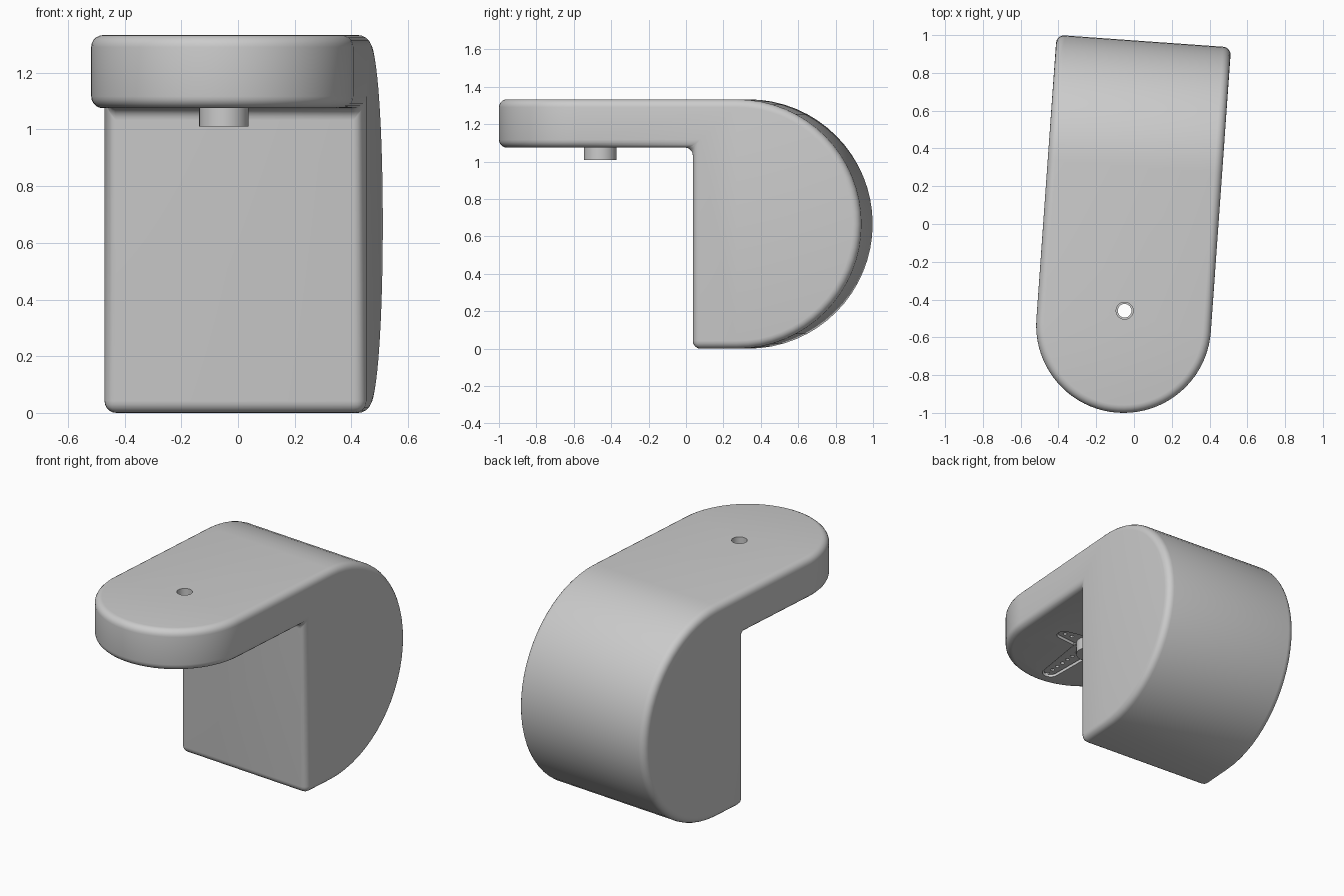
import bpy, bmesh
from math import pi, sin, cos, radians
from mathutils import Matrix

cube = bpy.data.objects.get("Cube")
if cube:
    bpy.data.objects.remove(cube, do_unlink=True)

grey = bpy.data.materials.new("plain grey")
grey.use_nodes = True
grey.diffuse_color = (0.6, 0.6, 0.6, 1)
grey.node_tree.nodes["Principled BSDF"].inputs["Base Color"].default_value = grey.diffuse_color

HALF = 0.463         # half width, also the nose radius
LOW, HIGH = 1.075, 1.333   # arm underside and top
R = HIGH / 2         # radius of the rounded back
HUB_Y = 0.078
# The part is turned slightly about z; its own origin is the nose centre
PLACE = Matrix.Translation((-0.055, -0.537, 0)) @ Matrix.Rotation(radians(-4.07), 4, 'Z')


def arc(cx, cy, r, a0, a1, n):
    steps = [radians(a0 + (a1 - a0) * i / n) for i in range(n + 1)]
    return [(cx + r * cos(a), cy + r * sin(a)) for a in steps]


def prism(name, points, lo, hi, sideways=False):
    """Extrude an XY outline along z, or a YZ outline along x."""
    bm = bmesh.new()
    spot = (lambda p, d: (d, p[0], p[1])) if sideways else (lambda p, d: (p[0], p[1], d))
    face = bm.faces.new([bm.verts.new(spot(p, lo)) for p in points])
    ext = bmesh.ops.extrude_face_region(bm, geom=[face])
    verts = [g for g in ext["geom"] if isinstance(g, bmesh.types.BMVert)]
    bmesh.ops.translate(bm, vec=spot((0, 0), hi - lo), verts=verts)
    bmesh.ops.recalc_face_normals(bm, faces=bm.faces)
    mesh = bpy.data.meshes.new(name)
    bm.to_mesh(mesh)
    bm.free()
    mesh.materials.append(grey)
    ob = bpy.data.objects.new(name, mesh)
    bpy.context.collection.objects.link(ob)
    return ob


def disc(name, x, y, r, lo, hi, n=32):
    return prism(name, arc(x, y, r, 0, 360, n)[:-1], lo, hi)


def bake(ob):
    bpy.context.view_layer.update()
    deps = bpy.context.evaluated_depsgraph_get()
    mesh = bpy.data.meshes.new_from_object(ob.evaluated_get(deps))
    ob.modifiers.clear()
    ob.data = mesh


def combine(ob, cutter, operation='DIFFERENCE'):
    mod = ob.modifiers.new("cut", 'BOOLEAN')
    mod.object, mod.operation, mod.solver = cutter, operation, 'EXACT'
    bake(ob)
    bpy.data.objects.remove(cutter, do_unlink=True)


def horn_outline(length, root, tip):
    """Two tapered arms with rounded ends, along y through the hub."""
    top = arc(0, length - tip, tip, 0, 180, 12)
    half = [(root, 0)] + top + [(-root, 0)]
    return half + [(-x, -y) for x, y in top]


def at_hub(points, crosswise):
    return [(y, HUB_Y + x) if crosswise else (x, HUB_Y + y) for x, y in points]


# Body: side profile trimmed by the plan outline, then all rims rounded
side = arc(1.509 - R, R, R, -90, 90, 32) + [(-1, HIGH), (-1, LOW), (0.605, LOW), (0.605, 0)]
plan = arc(0, 0, HALF, 180, 360, 40) + [(HALF, 1.509), (-HALF, 1.509)]
body = prism("bracket_body", side, -1, 1, sideways=True)
# The back of the plan outline lies just beyond the rounded back
plan = [(x, y + 0.2 if y > 1 else y) for x, y in plan]
combine(body, prism("plan_cutter", plan, -1, 2), 'INTERSECT')
bevel = body.modifiers.new("rounded_rims", 'BEVEL')
bevel.width, bevel.segments = 0.042, 5
bevel.limit_method, bevel.angle_limit = 'ANGLE', radians(35)
bake(body)

# Screw hole and the cross-shaped recess under the arm
combine(body, disc("hole_cutter", 0, HUB_Y, 0.045, 0.9, 1.5))
ARMS = [("long", 0.46, 0.085, 0.05, False), ("short", 0.24, 0.075, 0.045, True)]
for i, (label, length, root, tip, crosswise) in enumerate(ARMS):
    shape = at_hub(horn_outline(length, root, tip), crosswise)
    combine(body, prism("recess_cutter", shape, 0.9, 1.115 + 0.001 * i))
parts = [body]

# Arms set into the recess, each with a row of small holes
for i, (label, length, root, tip, crosswise) in enumerate(ARMS):
    shape = at_hub(horn_outline(length - 0.01, root - 0.01, tip - 0.01), crosswise)
    arm = prism(label + "_horn_arm", shape, 1.085 + 0.001 * i, 1.12 + 0.001 * i)
    combine(arm, disc("hole_cutter", 0, HUB_Y, 0.045, 0.9, 1.5))
    d = 0.14
    while d < length - 0.02:
        for s in (-1, 1):
            x, y = (s * d, 0) if crosswise else (0, s * d)
            combine(arm, disc("hole_cutter", x, HUB_Y + y, 0.012, 1, 1.3, 12))
        d += 0.05
    parts.append(arm)

# Hollow hub below the arm
hub = disc("hub_peg", 0, HUB_Y, 0.0875, 1.01, 1.13, 40)
combine(hub, disc("hole_cutter", 0, HUB_Y, 0.036, 0.9, 1.5))
parts.append(hub)

for ob in parts:
    ob.matrix_world = PLACE
    bpy.ops.object.select_all(action='DESELECT')
    ob.select_set(True)
    bpy.context.view_layer.objects.active = ob
    bpy.ops.object.shade_smooth_by_angle(angle=radians(30))
